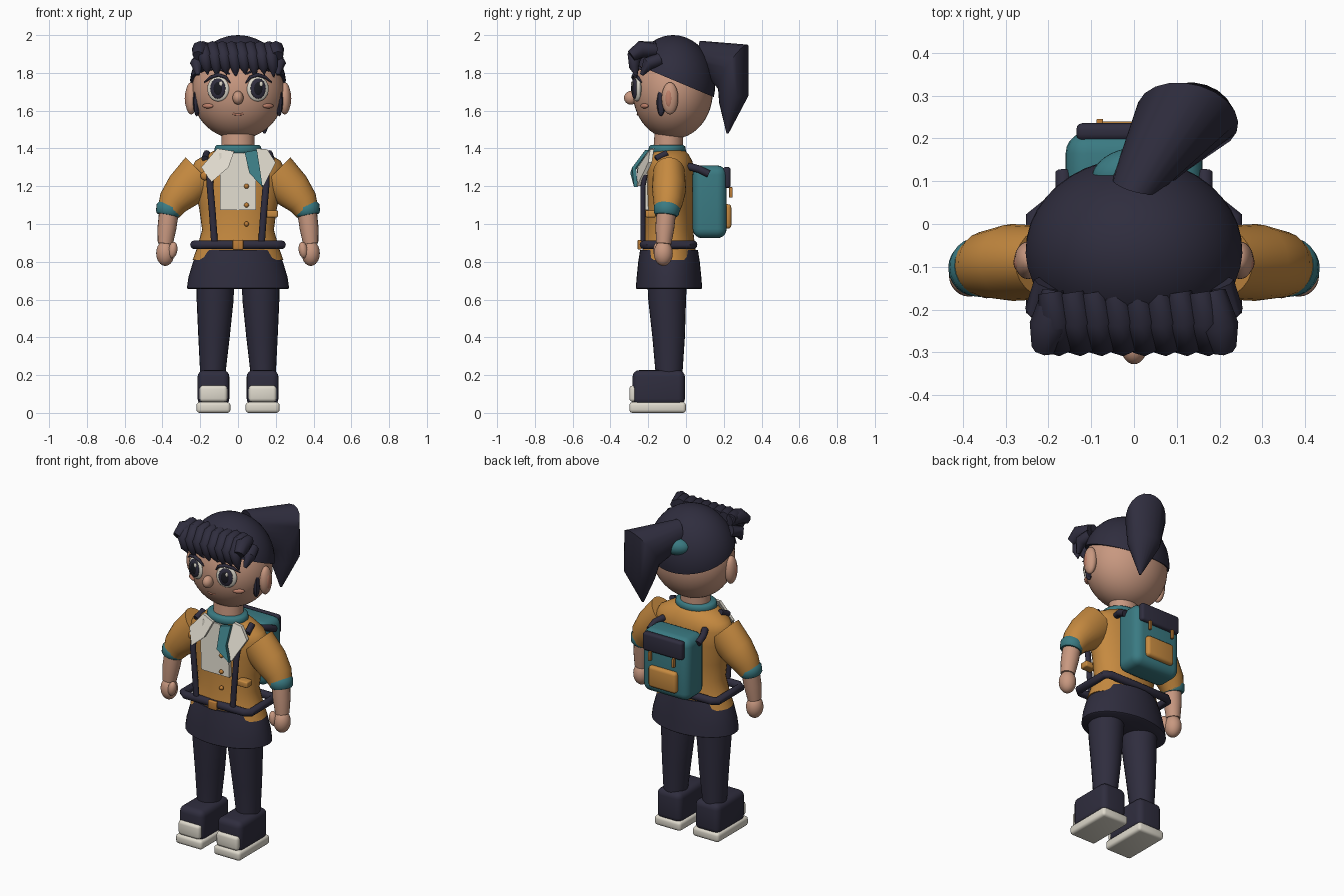
import bpy, bmesh, math
from mathutils import Vector, Matrix

def mat(name, r, g, b):
    lin = [((c / 255 + 0.055) / 1.055) ** 2.4 for c in (r, g, b)]
    m = bpy.data.materials.new(name)
    m.diffuse_color = (*lin, 1)
    return m

SKIN, BLUSH = mat("skin", 200, 152, 128), mat("blush", 190, 128, 106)
NAVY, BLACK = mat("navy", 47, 45, 62), mat("near_black", 26, 26, 34)
OCHRE, GOLD = mat("ochre", 198, 138, 64), mat("gold", 190, 126, 56)
TEAL, CREAM = mat("teal", 58, 122, 130), mat("cream", 222, 217, 204)

def finish(name, bm, m, angle=40):
    bmesh.ops.recalc_face_normals(bm, faces=bm.faces)
    me = bpy.data.meshes.new(name)
    bm.to_mesh(me)
    bm.free()
    me.materials.append(m)
    ob = bpy.data.objects.new(name, me)
    bpy.context.collection.objects.link(ob)
    bpy.ops.object.select_all(action='DESELECT')
    ob.select_set(True)
    bpy.context.view_layer.objects.active = ob
    bpy.ops.object.shade_smooth_by_angle(angle=math.radians(angle))
    return ob

def ball(name, c, r, m, rz=0, ry=0, n=24, cut=None):
    bm = bmesh.new()
    bmesh.ops.create_uvsphere(bm, u_segments=n, v_segments=max(8, n * 2 // 3), radius=1)
    mx = (Matrix.Translation(c) @ Matrix.Rotation(rz, 4, 'Z') @ Matrix.Rotation(ry, 4, 'Y')
          @ Matrix.Diagonal((*r, 1)))
    bmesh.ops.transform(bm, matrix=mx, verts=bm.verts)
    if cut:
        g = bm.verts[:] + bm.edges[:] + bm.faces[:]
        res = bmesh.ops.bisect_plane(bm, geom=g, plane_co=cut[0], plane_no=cut[1], clear_inner=True)
        edges = [e for e in res['geom_cut'] if isinstance(e, bmesh.types.BMEdge)]
        bmesh.ops.contextual_create(bm, geom=edges)
    return finish(name, bm, m)

def loft(name, rings, m, n=24, closed=False):
    """Each ring is (centre, axis_a, axis_b)."""
    bm = bmesh.new()
    rows = []
    for c, a, b in rings:
        c, a, b = Vector(c), Vector(a), Vector(b)
        rows.append([bm.verts.new(c + a * math.cos(2 * math.pi * i / n) + b * math.sin(2 * math.pi * i / n))
                     for i in range(n)])
    pairs = list(zip(rows, rows[1:])) + ([(rows[-1], rows[0])] if closed else [])
    for p, q in pairs:
        for i in range(n):
            j = (i + 1) % n
            bm.faces.new((p[i], p[j], q[j], q[i]))
    if not closed:
        bm.faces.new(rows[0])
        bm.faces.new(rows[-1])
    return finish(name, bm, m, 50)

def stack(name, prof, m, cx=0, n=36):
    """Upright elliptical body; profile rows are (z, rx, ry, cx offset, cy)."""
    return loft(name, [((cx + x, y, z), (rx, 0, 0), (0, ry, 0)) for z, rx, ry, x, y in prof], m, n)

def tube(name, pts, radii, m, ref=(0, 1, 0), n=14, closed=False):
    pts, ref, rings = [Vector(p) for p in pts], Vector(ref), []
    for i, p in enumerate(pts):
        if closed:
            t = pts[(i + 1) % len(pts)] - pts[i - 1]
        else:
            t = pts[min(i + 1, len(pts) - 1)] - pts[max(i - 1, 0)]
        a = t.cross(ref).normalized()
        b = a.cross(t).normalized()
        r = radii[i] if isinstance(radii, list) else radii
        ra, rb = r if isinstance(r, tuple) else (r, r)
        rings.append((p, a * ra, b * rb))
    return loft(name, rings, m, n, closed)

def box(name, lo, hi, m, bev=0.01, seg=3):
    lo, hi = Vector(lo), Vector(hi)
    bm = bmesh.new()
    bmesh.ops.create_cube(bm, size=1)
    bmesh.ops.transform(bm, matrix=Matrix.Translation((lo + hi) / 2) @ Matrix.Diagonal((*(hi - lo), 1)), verts=bm.verts)
    bmesh.ops.bevel(bm, geom=bm.edges[:], offset=bev, segments=seg, profile=0.5, affect='EDGES')
    return finish(name, bm, m)

def plate(name, pts, th, m):
    bm = bmesh.new()
    f = bm.faces.new([bm.verts.new(p) for p in pts])
    new = bmesh.ops.extrude_face_region(bm, geom=[f])['geom']
    bmesh.ops.translate(bm, vec=(0, th, 0), verts=[v for v in new if isinstance(v, bmesh.types.BMVert)])
    if f.is_valid and len(f.edges[0].link_faces) < 2:
        bm.faces.new(f.verts)
    return finish(name, bm, m, 30)

# head, hair cap, hair tie and ponytail
ball("head", (0, -.07, 1.70), (.245, .212, .25), SKIN, n=40)
ball("hair_cap", (0, -.068, 1.735), (.255, .222, .265), NAVY, n=40, cut=((0, -.23, 1.83), (0, .42, 1)))
ball("hair_tie", (-.02, .125, 1.83), (.08, .05, .05), TEAL, rz=.3)
loft("ponytail", [((.005, .09, 1.88), (.055, -.015, 0), (-.005, -.015, .09)),
                  ((.125, .25, 1.83), (.115, -.035, 0), (.03, .073, .12)),
                  ((.14, .253, 1.66), (.09, -.03, 0), (.03, .072, .02)),
                  ((.14, .22, 1.48), (.006, 0, 0), (0, .006, 0))], NAVY, 20)

# fringe of curled pointed locks
for i in range(8):
    x = -.175 + .05 * i
    d = .025 if i % 2 else .01
    tube("fringe_lock", [(x - .02, -.16, 1.935), (x - .01, -.225, 1.935), (x, -.275, 1.885),
                         (x + .01, -.275, 1.83), (x + .015, -.26, 1.78 - d + .02)],
         [.03, .036, .038, .026, .002], NAVY, (1, 0, 0), 8)
for s in (-1, 1):
    tube("fringe_end_upper", [(s * .18, -.16, 1.92), (s * .2, -.24, 1.925), (s * .21, -.29, 1.89)],
         [.035, .045, .03], NAVY, (1, 0, 0), 8)
    tube("fringe_end_lower", [(s * .2, -.14, 1.87), (s * .22, -.2, 1.85), (s * .212, -.235, 1.79)],
         [.035, .035, .01], NAVY, (1, 0, 0), 8)
    ball("sideburn", (s * .218, -.132, 1.65), (.02, .024, .08), NAVY, n=8)
    # ears, eyes, lashes, brows, cheeks
    ball("ear", (s * .248, -.085, 1.665), (.032, .044, .085), SKIN)
    ball("inner_ear", (s * .268, -.09, 1.665), (.014, .022, .05), BLUSH, n=16)
    ez = s * .3
    ball("eye_white", (s * .105, -.26, 1.715), (.06, .018, .066), CREAM, rz=ez)
    ball("iris", (s * .107, -.272, 1.717), (.042, .013, .054), NAVY, rz=ez)
    ball("pupil", (s * .107, -.28, 1.717), (.025, .008, .036), BLACK, rz=ez)
    ball("eye_highlight", (s * .107 + .016, -.286, 1.742), (.01, .005, .014), CREAM, n=12)
    tube("lash", [(s * .04, -.272, 1.745), (s * .065, -.282, 1.777), (s * .105, -.275, 1.79),
                  (s * .145, -.255, 1.777), (s * .178, -.235, 1.75)], [.003, .009, .01, .009, .003], NAVY, n=8)
    tube("brow", [(s * .045, -.268, 1.795), (s * .11, -.25, 1.83), (s * .17, -.222, 1.81)], [.004, .01, .004], NAVY, n=8)
    ball("cheek", (s * .16, -.22, 1.625), (.034, .012, .013), BLUSH, rz=s * .6, n=16)
ball("nose", (0, -.292, 1.668), (.029, .036, .036), SKIN)
tube("mouth", [(-.04, -.25, 1.592), (-.02, -.254, 1.582), (0, -.255, 1.579), (.02, -.254, 1.582), (.04, -.25, 1.592)],
     [.003, .006, .006, .006, .003], BLUSH, n=8)

# neck, collar, jacket, skirt
stack("neck", [(1.36, .09, .08, 0, -.095), (1.5, .085, .075, 0, -.09)], SKIN)
stack("neck_band", [(1.375, .118, .092, 0, -.1), (1.385, .126, .1, 0, -.1), (1.41, .122, .096, 0, -.1), (1.418, .112, .086, 0, -.1)], TEAL)
stack("jacket", [(.81, .24, .15, 0, -.09), (.88, .215, .138, 0, -.09), (.97, .19, .128, 0, -.09),
                 (1.08, .205, .126, 0, -.088), (1.2, .232, .13, 0, -.086), (1.29, .25, .128, 0, -.085),
                 (1.335, .225, .118, 0, -.085), (1.37, .165, .103, 0, -.09), (1.395, .11, .085, 0, -.095)], OCHRE)
stack("skirt", [(.655, .262, .17, 0, -.09), (.66, .271, .176, 0, -.09), (.72, .262, .171, 0, -.09),
                (.8, .238, .163, 0, -.09), (.862, .205, .153, 0, -.09)], NAVY)

# belt with square corners, and buckle
corners = [(.205, -.222), (.23, -.205), (.23, .02), (.205, .037)]
loop = [(x, y, .89) for x, y in corners] + [(-x, y, .89) for x, y in reversed(corners)]
tube("belt", loop, .023, NAVY, (0, 0, 1), 12, True)
box("buckle", (-.028, -.256, .865), (.028, -.235, .916), GOLD, .005)

# shirt front, lapels, scarf, buttons, pocket
plate("shirt_front", [(-.095, -.222, 1.075), (.095, -.222, 1.075), (.095, -.232, 1.28), (.1, -.2, 1.375),
                      (-.1, -.2, 1.375), (-.095, -.232, 1.28)], .03, CREAM)
plate("left_lapel", [(-.11, -.185, 1.4), (-.195, -.195, 1.3), (-.14, -.255, 1.222), (-.05, -.26, 1.3), (-.02, -.215, 1.385)], .02, CREAM)
plate("right_lapel", [(.1, -.185, 1.4), (.155, -.19, 1.395), (.2, -.2, 1.325), (.135, -.26, 1.2), (.05, -.255, 1.3)], .02, CREAM)
plate("scarf_end", [(.035, -.225, 1.38), (.1, -.215, 1.392), (.115, -.285, 1.3), (.13, -.275, 1.195), (.06, -.295, 1.27)], .02, TEAL)
for z in (1.2, 1.1, 1.0):
    ball("button", (.045, -.226, z), (.013, .012, .013), GOLD, n=14)
ball("badge", (-.175, -.2, 1.255), (.024, .015, .024), GOLD, n=16)
box("pocket_welt", (.14, -.215, 1.035), (.212, -.16, 1.072), OCHRE, .008)

# backpack and its fittings
box("backpack", (-.16, .035, .925), (.16, .215, 1.31), TEAL, .05, 5)
box("backpack_flap", (-.135, .195, 1.19), (.135, .236, 1.302), NAVY, .015)
box("backpack_pocket", (-.095, .195, .975), (.095, .24, 1.105), OCHRE, .018)

for s in (-1, 1):
    # carrying straps
    tube("front_strap", [(s * .15, -.215, 1.26), (s * .148, -.228, 1.2), (s * .135, -.228, 1.05), (s * .125, -.228, .91)],
         (.018, .014), NAVY, n=10)
    tube("shoulder_strap", [(s * .175, -.16, 1.345), (s * .165, -.1, 1.375)], .018, NAVY, (1, 0, 0), 10)
    tube("back_strap", [(s * .14, .015, 1.305), (s * .165, .07, 1.29), (s * .165, .12, 1.265)], .02, NAVY, (1, 0, 0), 10)
    box("flap_clasp", (s * .08 - .008, .228, 1.14), (s * .08 + .008, .246, 1.195), GOLD, .003)
    # arms
    tube("sleeve", [(s * .195, -.09, 1.27), (s * .285, -.09, 1.18), (s * .343, -.095, 1.115), (s * .368, -.103, 1.06)],
         [(.117, .085), (.105, .09), (.082, .078), (.062, .064)], OCHRE, n=24)
    tube("cuff", [(s * .36, -.1, 1.095), (s * .363, -.101, 1.087), (s * .37, -.104, 1.055), (s * .372, -.105, 1.045)],
         [.064, .07, .066, .058], TEAL, n=24)
    tube("forearm", [(s * .365, -.104, 1.07), (s * .376, -.112, .98), (s * .385, -.118, .895)],
         [.052, .05, .04], SKIN, n=20)
    ball("hand", (s * .385, -.12, .845), (.048, .05, .067), SKIN)
    ball("thumb", (s * .345, -.148, .862), (.024, .026, .044), SKIN, ry=s * -.15, n=16)
    # legs and boots
    stack("leg", [(.15, .066, .07, 0, -.09), (.22, .068, .072, 0, -.09), (.4, .083, .086, -s * .006, -.092),
                  (.6, .098, .1, -s * .012, -.1), (.7, .1, .105, -s * .012, -.1)], NAVY, s * .133, 24)
    box("boot", (s * .13 - .084, -.283, .04), (s * .13 + .084, -.006, .226), NAVY, .035, 4)
    box("sole", (s * .13 - .09, -.3, 0), (s * .13 + .09, 0, .057), CREAM, .017)
    box("toe_cap", (s * .13 - .074, -.3, .058), (s * .13 + .074, -.258, .145), CREAM, .018)
